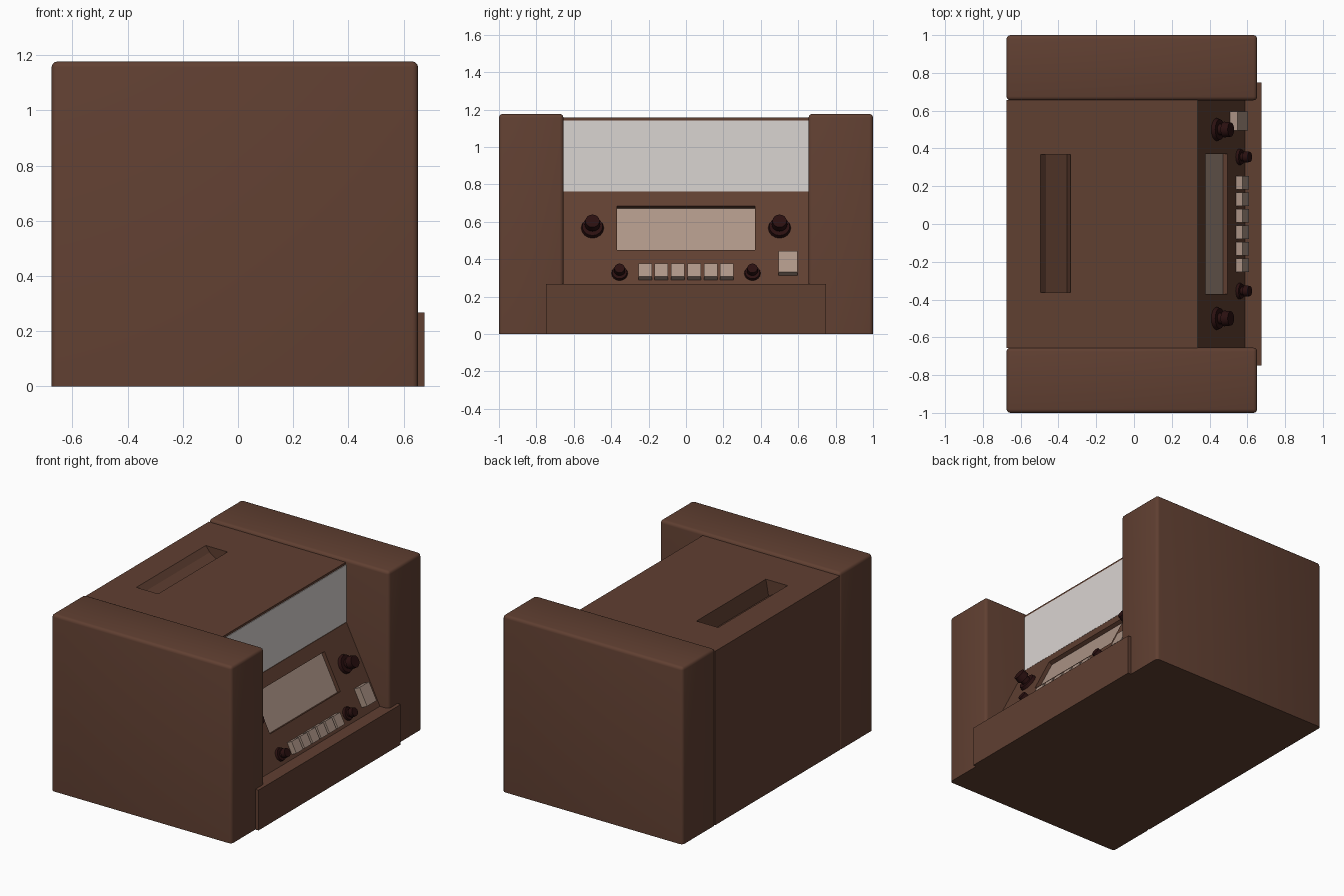
import bpy, bmesh
from mathutils import Matrix, Vector

if "Cube" in bpy.data.objects:
    bpy.data.objects.remove(bpy.data.objects["Cube"], do_unlink=True)


def material(name, rgb):
    m = bpy.data.materials.new(name)
    m.use_nodes = True
    m.diffuse_color = (*rgb, 1)
    m.node_tree.nodes["Principled BSDF"].inputs["Base Color"].default_value = (*rgb, 1)
    return m


BROWN = material("warm brown", (0.117, 0.05, 0.031))
BEIGE = material("pinkish beige", (0.42, 0.30, 0.24))
GLASS = material("pale grey", (0.70, 0.66, 0.64))
DARK = material("dark maroon", (0.023, 0.005, 0.005))


def finish(name, bm, mat, smooth=False):
    bmesh.ops.recalc_face_normals(bm, faces=bm.faces[:])
    mesh = bpy.data.meshes.new(name)
    bm.to_mesh(mesh)
    bm.free()
    mesh.materials.append(mat)
    ob = bpy.data.objects.new(name, mesh)
    bpy.context.collection.objects.link(ob)
    if smooth:
        bpy.ops.object.select_all(action="DESELECT")
        ob.select_set(True)
        bpy.context.view_layer.objects.active = ob
        bpy.ops.object.shade_smooth_by_angle(angle=0.7)
    return ob


def prism(name, profile, y0, y1, mat):
    """Extrude an x-z profile along y."""
    bm = bmesh.new()
    face = bm.faces.new([bm.verts.new((x, y0, z)) for x, z in profile])
    ext = bmesh.ops.extrude_face_region(bm, geom=[face])["geom"]
    verts = [v for v in ext if isinstance(v, bmesh.types.BMVert)]
    bmesh.ops.translate(bm, verts=verts, vec=(0, y1 - y0, 0))
    return finish(name, bm, mat)


def box(name, lo, hi, mat, frame=Matrix(), bevel=0):
    bm = bmesh.new()
    bmesh.ops.create_cube(bm, size=1)
    lo, hi = Vector(lo), Vector(hi)
    for v in bm.verts:
        v.co = (lo + hi) / 2 + v.co * (hi - lo)
    if bevel:  # edges resting on the ground stay sharp
        edges = [e for e in bm.edges if max(v.co.z for v in e.verts) > lo.z + 0.01]
        bmesh.ops.bevel(bm, geom=edges, offset=bevel, segments=3,
                        profile=0.5, affect="EDGES")
    bmesh.ops.transform(bm, matrix=frame, verts=bm.verts[:])
    return finish(name, bm, mat, smooth=bevel > 0)


def cut(ob, cutter):
    cutter.hide_render = True
    mod = ob.modifiers.new("recess", "BOOLEAN")
    mod.operation = "DIFFERENCE"
    mod.solver = "EXACT"
    mod.object = cutter
    bpy.context.view_layer.objects.active = ob
    bpy.ops.object.modifier_apply(modifier=mod.name)
    bpy.data.objects.remove(cutter, do_unlink=True)


# Sloped control panel: local x runs across, y up the slope, z outward
PANEL_TOP, PANEL_FOOT = Vector((0.34, 0, 0.76)), Vector((0.587, 0, 0.267))
UP = (PANEL_TOP - PANEL_FOOT).normalized()
OUT = Vector((0, 1, 0)).cross(UP)


def on_panel(y, z):
    t = (z - PANEL_FOOT.z) / (PANEL_TOP.z - PANEL_FOOT.z)
    p = PANEL_FOOT.lerp(PANEL_TOP, t)
    rot = Matrix(((0, 1, 0), UP, OUT)).transposed().to_4x4()
    return Matrix.Translation((p.x, y, z)) @ rot


# Central body
body = prism("body", [(-0.675, 0), (0.65, 0), (0.65, 0.267), (0.587, 0.267),
                      (0.34, 0.76), (0.335, 0.76), (0.335, 1.158), (-0.675, 1.158)],
             -0.657, 0.657, BROWN)

# Carrying recess in the top, with a slanting floor
cut(body, prism("grip_cutter", [(-0.495, 1.2), (-0.495, 1.158), (-0.465, 1.12),
                                (-0.355, 1.05), (-0.335, 1.158), (-0.335, 1.2)],
                -0.362, 0.368, BROWN))

# Recessed display
display = on_panel(0, 0.567)
cut(body, box("display_cutter", (-0.37, -0.131, -0.03), (0.37, 0.131, 0.05), BROWN, display))
box("display", (-0.37, -0.131, -0.032), (0.37, 0.131, -0.026), BEIGE, display)

# Window above the panel
box("window", (0.332, -0.656, 0.762), (0.339, 0.656, 1.143), GLASS)

# Side blocks and base plate
for side, y0, y1 in (("left", 0.655, 1), ("right", -1, -0.655)):
    box(side + "_side_block", (-0.675, y0, 0), (0.652, y1, 1.177), BROWN, bevel=0.02)
box("base_plate", (0.64, -0.748, 0), (0.675, 0.748, 0.268), BROWN)


def knob(name, y, z, scale):
    """Flange, stem and cap on the panel."""
    bm = bmesh.new()
    for radius, tip, start, end in ((0.062, 0.055, -0.005, 0.02),
                                    (0.03, 0.03, 0.015, 0.055),
                                    (0.042, 0.038, 0.045, 0.085)):
        m = Matrix.Translation((0, 0, (start + end) / 2 * scale))
        bmesh.ops.create_cone(bm, cap_ends=True, segments=16, radius1=radius * scale,
                              radius2=tip * scale, depth=(end - start) * scale, matrix=m)
    bmesh.ops.transform(bm, matrix=on_panel(y, z), verts=bm.verts[:])
    finish(name, bm, DARK, smooth=True)


for side, s in (("left", 1), ("right", -1)):
    knob(side + "_large_knob", s * 0.5, 0.567, 1)
    knob(side + "_small_knob", s * 0.355, 0.325, 0.72)

# Row of push buttons and the larger one beside it
for i in range(6):
    box(f"push_button_{i + 1}", (-0.036, -0.039, -0.01), (0.036, 0.039, 0.037), BEIGE,
        on_panel((i - 2.5) * 0.0875, 0.325))
box("power_button", (-0.05, -0.062, -0.01), (0.05, 0.062, 0.045), BEIGE, on_panel(0.545, 0.368))
